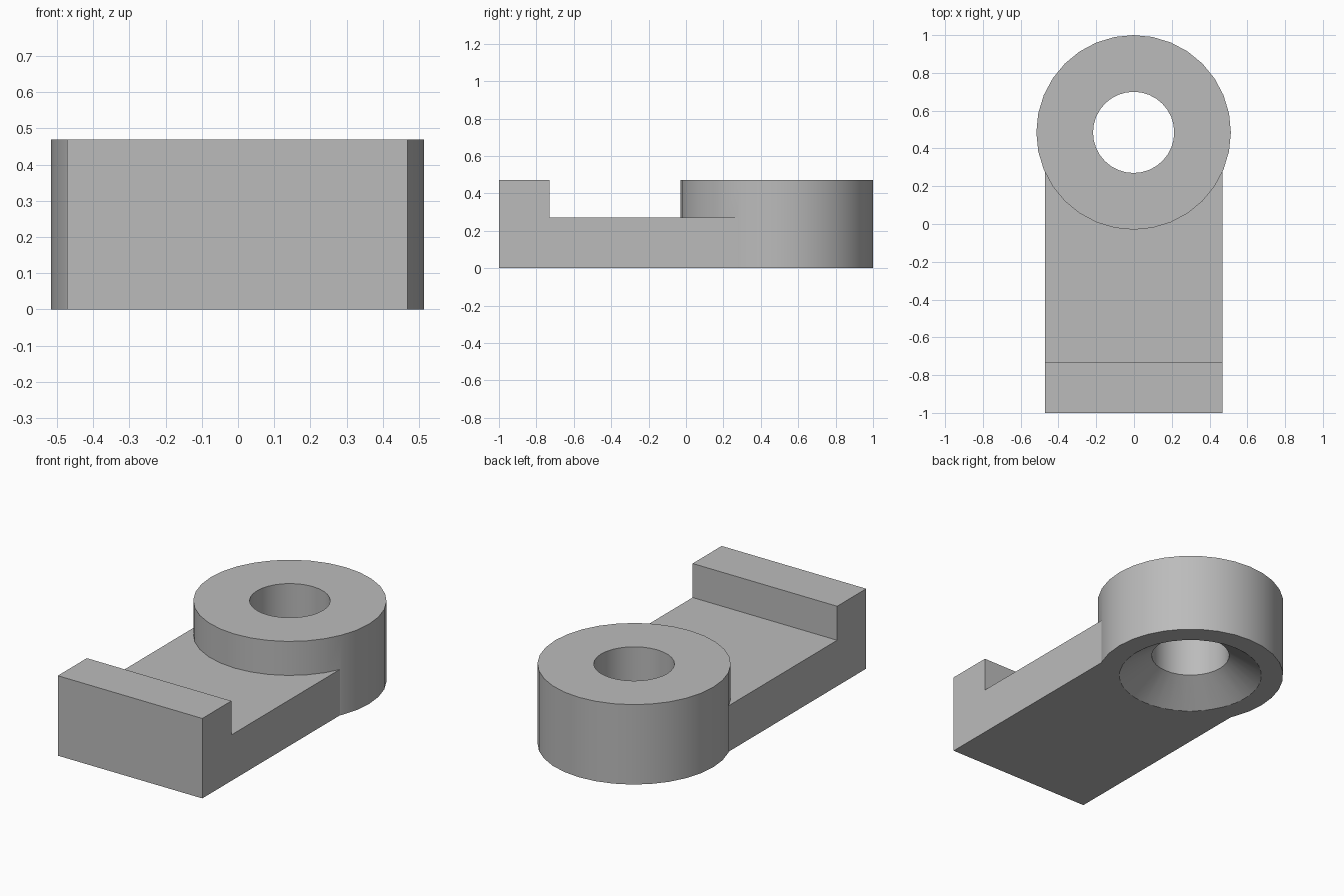
import bpy, bmesh, math

if "Cube" in bpy.data.objects:
    bpy.data.objects.remove(bpy.data.objects["Cube"])

WIDTH, HEIGHT = 0.94, 0.47
CX, CY = -0.002, 0.485
SEGMENTS = 32

grey = bpy.data.materials.new("plain grey")
grey.use_nodes = True
colour = (0.5, 0.5, 0.5, 1)
grey.diffuse_color = colour
grey.node_tree.nodes["Principled BSDF"].inputs["Base Color"].default_value = colour


def make_object(name, bm):
    bmesh.ops.recalc_face_normals(bm, faces=bm.faces)
    mesh = bpy.data.meshes.new(name)
    bm.to_mesh(mesh)
    bm.free()
    mesh.materials.append(grey)
    obj = bpy.data.objects.new(name, mesh)
    bpy.context.collection.objects.link(obj)
    return obj


def extruded(name, profile):
    """Extrude a (y, z) side profile across the width."""
    bm = bmesh.new()
    face = bm.faces.new([bm.verts.new((CX - WIDTH / 2, y, z)) for y, z in profile])
    side = bmesh.ops.extrude_face_region(bm, geom=[face])["geom"]
    verts = [v for v in side if isinstance(v, bmesh.types.BMVert)]
    bmesh.ops.translate(bm, verts=verts, vec=(WIDTH, 0, 0))
    return make_object(name, bm)


def turned(name, profile):
    """Solid of revolution from (radius, z) rings about the boss axis."""
    bm = bmesh.new()
    angles = [math.tau * i / SEGMENTS for i in range(SEGMENTS)]
    rings = [[bm.verts.new((CX + r * math.cos(a), CY + r * math.sin(a), z))
              for a in angles] for r, z in profile]
    for low, high in zip(rings, rings[1:]):
        for i in range(SEGMENTS):
            j = (i + 1) % SEGMENTS
            bm.faces.new((low[i], low[j], high[j], high[i]))
    bm.faces.new(rings[0])
    bm.faces.new(rings[-1])
    return make_object(name, bm)


def boolean(target, tool, operation):
    mod = target.modifiers.new(operation.lower(), "BOOLEAN")
    mod.operation, mod.object, mod.solver = operation, tool, "EXACT"
    bpy.context.view_layer.objects.active = target
    bpy.ops.object.modifier_apply(modifier=mod.name)
    bpy.data.objects.remove(tool)


# Flat arm with a raised lip at the front
bracket = extruded("bracket", [(-1, 0), (0.285, 0), (0.285, 0.27),
                               (-0.73, 0.27), (-0.73, HEIGHT), (-1, HEIGHT)])

# Round boss joined to the arm
boolean(bracket, turned("boss", [(0.515, 0), (0.515, HEIGHT)]), "UNION")

# Through hole with a countersink underneath
cutter = turned("hole_cutter", [(0.409, -0.01), (0.215, 0.126), (0.215, HEIGHT + 0.1)])
cutter.hide_render = True
boolean(bracket, cutter, "DIFFERENCE")

# Smooth round walls, crisp edges
bpy.ops.object.select_all(action="DESELECT")
bracket.select_set(True)
bpy.context.view_layer.objects.active = bracket
bpy.ops.object.shade_smooth_by_angle(angle=math.radians(25))
